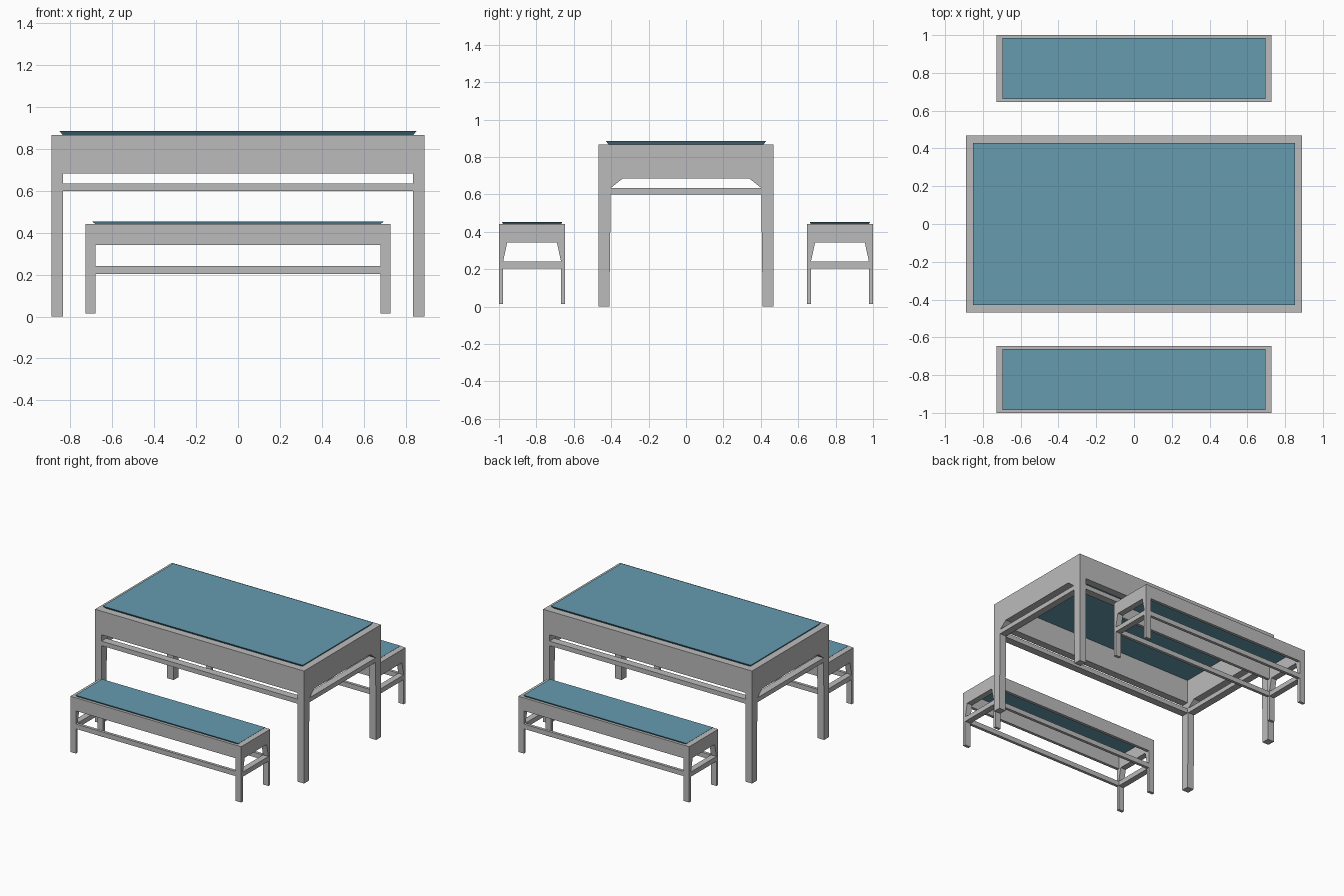
import bpy, bmesh

if "Cube" in bpy.data.objects:
    bpy.data.objects.remove(bpy.data.objects["Cube"])


def material(name, rgb):
    m = bpy.data.materials.new(name)
    m.diffuse_color = (*rgb, 1)
    m.use_nodes = True
    m.node_tree.nodes["Principled BSDF"].inputs["Base Color"].default_value = m.diffuse_color
    return m


GREY = material("light grey frame", (0.50, 0.50, 0.50))
TEAL = material("teal top", (0.13, 0.33, 0.43))


def finish(name, bm, mat):
    bmesh.ops.recalc_face_normals(bm, faces=bm.faces)
    me = bpy.data.meshes.new(name)
    bm.to_mesh(me)
    bm.free()
    me.materials.append(mat)
    ob = bpy.data.objects.new(name, me)
    bpy.context.collection.objects.link(ob)
    return ob


def box(name, x0, x1, y0, y1, z0, z1, mat=GREY, flare=(0, 0)):
    """Box; flare widens the upper face."""
    bm = bmesh.new()
    bmesh.ops.create_cube(bm, size=1)
    for v in bm.verts:
        up = v.co.z > 0
        fx, fy = flare if up else (0, 0)
        v.co = (x1 + fx if v.co.x > 0 else x0 - fx,
                y1 + fy if v.co.y > 0 else y0 - fy,
                z1 if up else z0)
    return finish(name, bm, mat)


def end_frame(name, x0, x1, cy, half_profile):
    """Legs and end apron in one piece: mirrored y-z profile extruded along x."""
    pts = half_profile + [(-y, z) for y, z in reversed(half_profile)]
    bm = bmesh.new()
    face = bm.faces.new([bm.verts.new((x0, cy + y, z)) for y, z in pts])
    ext = bmesh.ops.extrude_face_region(bm, geom=[face], use_keep_orig=True)
    verts = [g for g in ext["geom"] if isinstance(g, bmesh.types.BMVert)]
    bmesh.ops.translate(bm, verts=verts, vec=(x1 - x0, 0, 0))
    return finish(name, bm, GREY)


def furniture(name, cy, hx, hy, tx, ty, z_foot, rail, apron_z, top_z, panel_z,
              shoulder, arch, flare):
    xi, yi = hx - tx, hy - ty
    r0, r1 = rail
    # inner arch -> leg -> outer edge, for the +y half
    half = [(arch, apron_z), (shoulder, r1), (yi, z_foot), (hy, z_foot), (hy, top_z)]
    for s, side in ((-1, "left"), (1, "right")):
        a, b = sorted((s * xi, s * hx))
        end_frame(f"{name}_{side}_legs", a, b, cy, half)
        box(f"{name}_{side}_end_rail", a, b, cy - shoulder - 0.004,
            cy + shoulder + 0.004, r0, r1)
    for s, side in ((-1, "front"), (1, "back")):
        a, b = sorted((cy + s * yi, cy + s * hy))
        box(f"{name}_{side}_apron", -xi, xi, a, b, apron_z, top_z)
        box(f"{name}_{side}_rail", -xi, xi, a, b, r0, r1)
    # undercut panel resting in the open frame
    box(f"{name}_top_panel", -xi, xi, cy - yi, cy + yi, top_z - 0.002, panel_z,
        TEAL, flare)


# Table
furniture("table", 0, 0.89, 0.468, 0.055, 0.058, 0.0, (0.60, 0.635), 0.684,
          0.866, 0.886, 0.402, 0.34, (0.017, 0.02))

# Two benches
for s, side in ((-1, "front"), (1, "back")):
    furniture(f"{side}_bench", s * 0.823, 0.727, 0.177, 0.046, 0.022, 0.014,
              (0.204, 0.241), 0.342, 0.443, 0.454, 0.155, 0.133, (0.015, 0.007))
